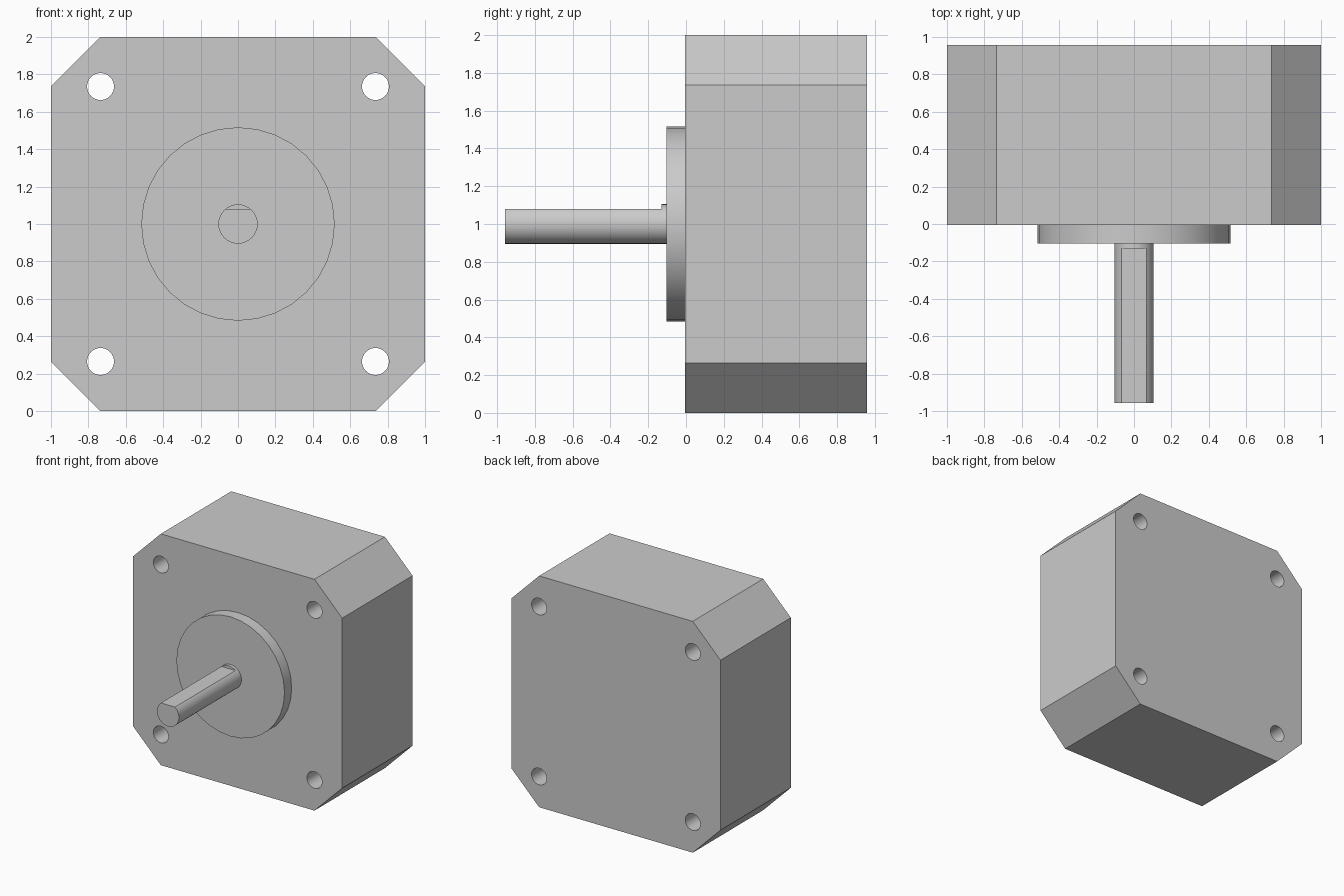
import bpy, bmesh
from math import sin, cos, pi

if "Cube" in bpy.data.objects:
    bpy.data.objects.remove(bpy.data.objects["Cube"])

FRONT, BACK, TIP = -0.005, 0.957, -0.957
H = 0.735  # hole offset, also where the corner chamfers start


def prism(name, profile, y0, y1):
    """Extrude an (x, z) outline along y."""
    bm = bmesh.new()
    face = bm.faces.new([bm.verts.new((x, y0, z)) for x, z in profile])
    ext = bmesh.ops.extrude_face_region(bm, geom=[face])
    moved = [v for v in ext["geom"] if isinstance(v, bmesh.types.BMVert)]
    bmesh.ops.translate(bm, vec=(0, y1 - y0, 0), verts=moved)
    bmesh.ops.recalc_face_normals(bm, faces=bm.faces)
    mesh = bpy.data.meshes.new(name)
    bm.to_mesh(mesh)
    bm.free()
    obj = bpy.data.objects.new(name, mesh)
    bpy.context.collection.objects.link(obj)
    return obj


def circle(r, n, cx=0.0, cz=1.0):
    return [(cx + r * cos(2 * pi * i / n), cz + r * sin(2 * pi * i / n)) for i in range(n)]


def activate(obj):
    bpy.ops.object.select_all(action='DESELECT')
    obj.select_set(True)
    bpy.context.view_layer.objects.active = obj


def cut(obj, cutter):
    mod = obj.modifiers.new("cut", 'BOOLEAN')
    mod.operation, mod.solver, mod.object = 'DIFFERENCE', 'EXACT', cutter
    activate(obj)
    bpy.ops.object.modifier_apply(modifier=mod.name)
    bpy.data.objects.remove(cutter)


# Motor body: square block with chamfered corners
body = prism("motor_body", [(H, 0), (1, 1 - H), (1, 1 + H), (H, 2),
                            (-H, 2), (-1, 1 + H), (-1, 1 - H), (-H, 0)], FRONT, BACK)

# Four through mounting holes
for sx in (-1, 1):
    for sz in (-1, 1):
        cut(body, prism("hole_cutter", circle(0.072, 32, sx * H, 1 + sz * H), -0.2, 1.2))

# Raised round boss on the front face
boss = prism("pilot_boss", circle(0.517, 32), -0.103, FRONT)

# Output shaft with a flat ground along the top
shaft = prism("output_shaft", circle(0.105, 32), TIP, -0.103)
cut(shaft, prism("flat_cutter", [(-0.3, 1.08), (0.3, 1.08), (0.3, 1.3), (-0.3, 1.3)], -1.2, -0.13))

# Smooth round walls, keep edges sharp
for obj in (body, boss, shaft):
    activate(obj)
    bpy.ops.object.shade_smooth_by_angle(angle=pi / 6)
